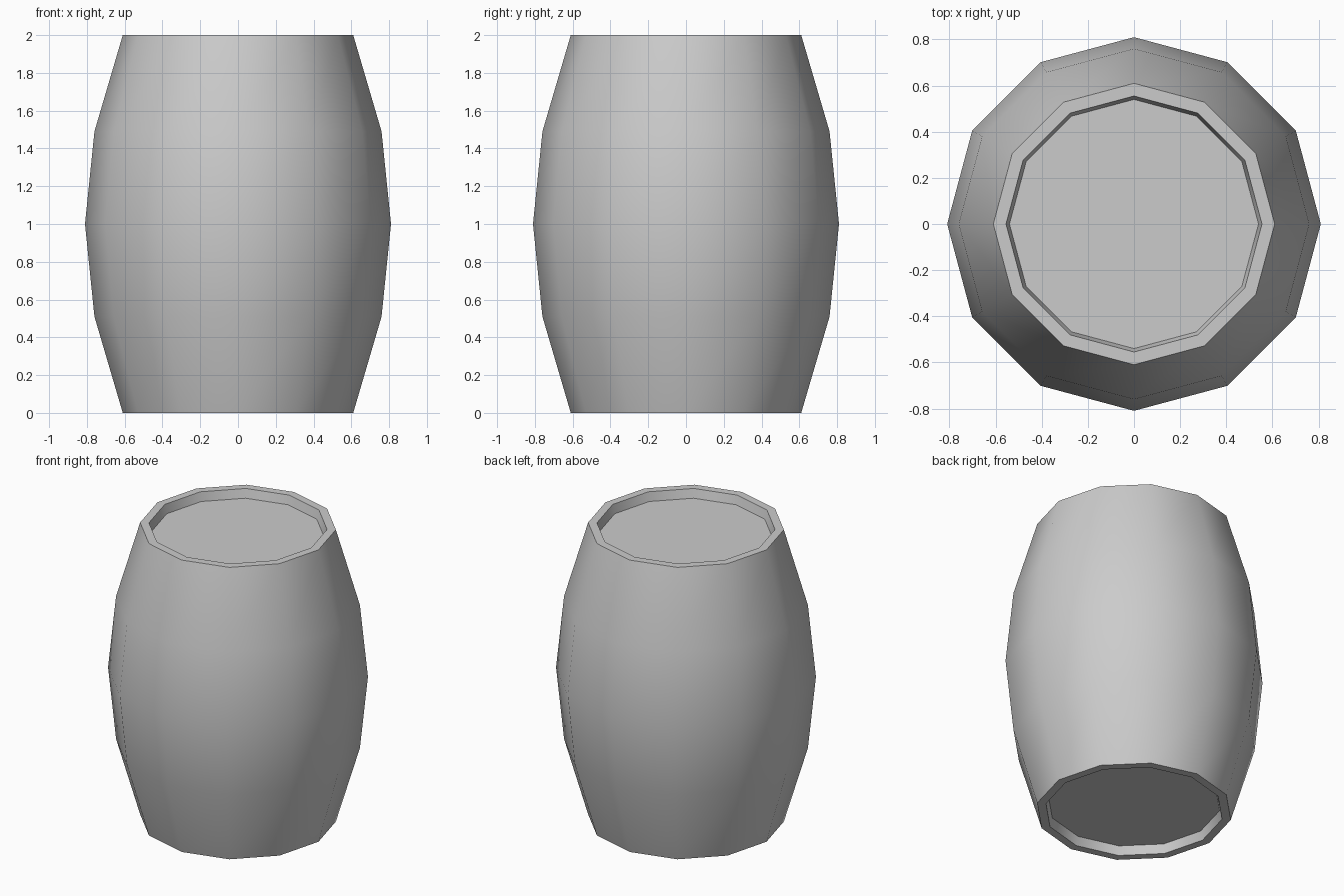
import bpy, bmesh, math

if "Cube" in bpy.data.objects:
    bpy.data.objects.remove(bpy.data.objects["Cube"])

SIDES = 12

# Profile (radius, z) running from the bottom lid, round the staves, to the top lid
profile = [(0.54, 0.06), (0.555, 0.0), (0.61, 0.0), (0.76, 0.51), (0.81, 1.0),
           (0.76, 1.49), (0.61, 2.0), (0.555, 2.0), (0.54, 1.94)]


def ring(bm, radius, z):
    angles = [2 * math.pi * i / SIDES for i in range(SIDES)]
    return [bm.verts.new((radius * math.cos(a), radius * math.sin(a), z)) for a in angles]


bm = bmesh.new()
rings = [ring(bm, r, z) for r, z in profile]

# Staves, rims and recess walls
for low, high in zip(rings, rings[1:]):
    for i in range(SIDES):
        j = (i + 1) % SIDES
        bm.faces.new((low[i], low[j], high[j], high[i]))

# Recessed lids
bm.faces.new(rings[0][::-1])
bm.faces.new(rings[-1])
bmesh.ops.recalc_face_normals(bm, faces=bm.faces)

mesh = bpy.data.meshes.new("barrel")
bm.to_mesh(mesh)
bm.free()
barrel = bpy.data.objects.new("barrel", mesh)
bpy.context.collection.objects.link(barrel)

# Smooth staves, crisp rims
bpy.context.view_layer.objects.active = barrel
barrel.select_set(True)
bpy.ops.object.shade_smooth_by_angle(angle=math.radians(40))
